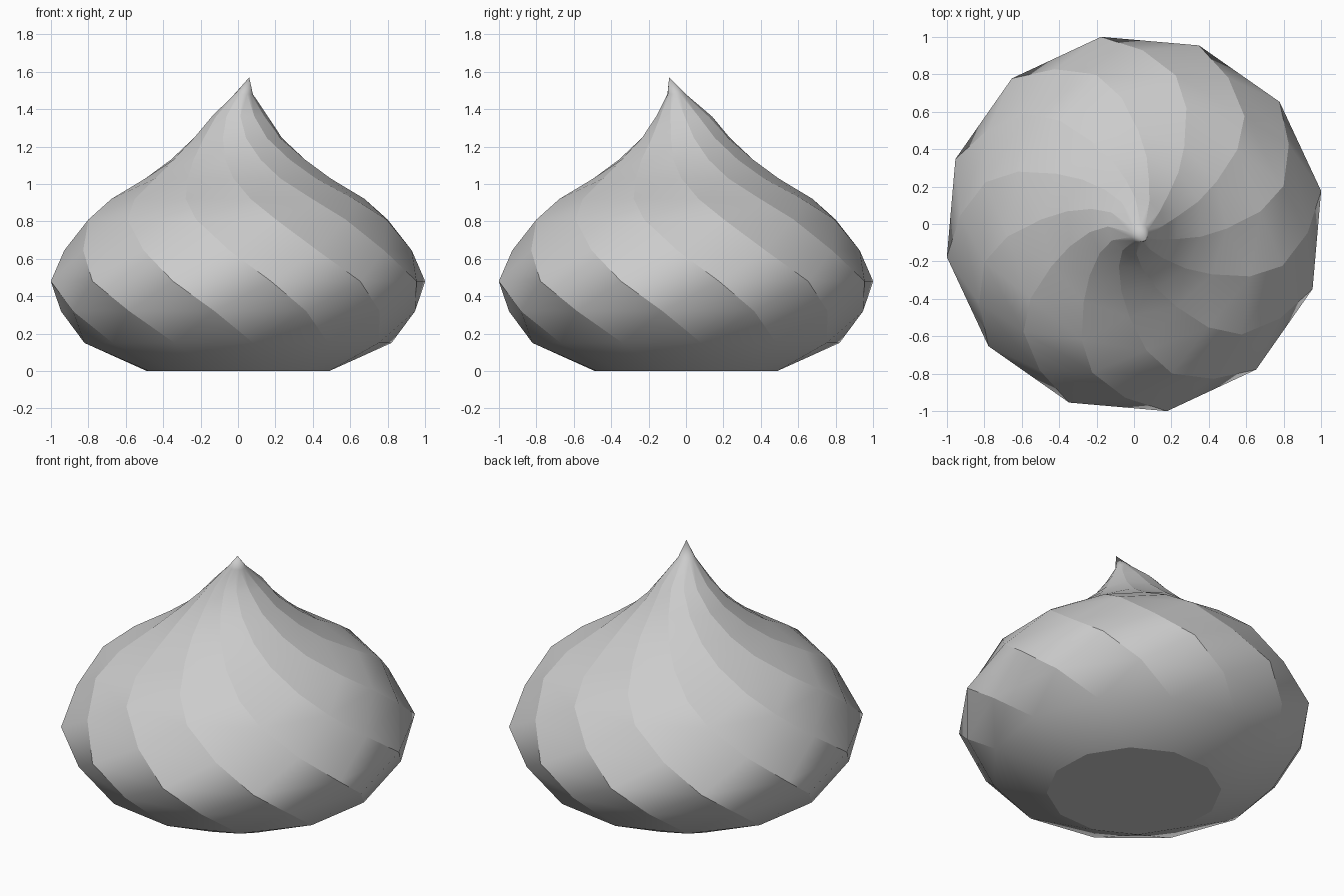
import bpy, bmesh, math

if "Cube" in bpy.data.objects:
    bpy.data.objects.remove(bpy.data.objects["Cube"])

SIDES = 12
TWIST = math.radians(-78)      # spiral per unit of height
PHASE = math.radians(10)       # corner angle at the widest ring
WIDEST = 0.48

# (radius, z, centre x, centre y) from base to just below the tip
PROFILE = [
    (0.50, 0.00, 0, 0), (0.825, 0.15, 0, 0), (0.955, 0.32, 0, 0),
    (1.016, 0.48, 0, 0), (0.93, 0.645, 0, 0), (0.825, 0.81, 0, 0),
    (0.68, 0.92, 0, 0), (0.495, 1.03, 0, 0), (0.365, 1.13, 0, 0),
    (0.24, 1.245, 0, 0), (0.15, 1.36, 0.01, -0.01), (0.05, 1.48, 0.03, -0.05),
]
TIP = (0.06, -0.09, 1.57)

bm = bmesh.new()

# twisted rings
rings = []
for r, z, cx, cy in PROFILE:
    start = PHASE + TWIST * (z - WIDEST)
    rings.append([bm.verts.new((cx + r * math.cos(start + math.tau * i / SIDES),
                                cy + r * math.sin(start + math.tau * i / SIDES), z))
                  for i in range(SIDES)])

# spiral strips, split along the short diagonal so they bulge outwards
for low, high in zip(rings, rings[1:]):
    for i in range(SIDES):
        j = (i + 1) % SIDES
        bm.faces.new((low[i], low[j], high[j]))
        bm.faces.new((low[i], high[j], high[i]))

# bent tip and flat base
tip = bm.verts.new(TIP)
for i in range(SIDES):
    bm.faces.new((rings[-1][i], rings[-1][(i + 1) % SIDES], tip))
base = bm.faces.new(list(reversed(rings[0])))

# smooth along each strip, crisp spiral ridges and base rim
for f in bm.faces:
    f.smooth = True
for e in base.edges:
    e.smooth = False
for low, high in zip(rings[1:], rings[2:]):
    for a, b in zip(low, high):
        bm.edges.get((a, b)).smooth = False

mesh = bpy.data.meshes.new("swirl_drop")
bm.to_mesh(mesh)
bm.free()
bpy.context.collection.objects.link(bpy.data.objects.new("swirl_drop", mesh))
